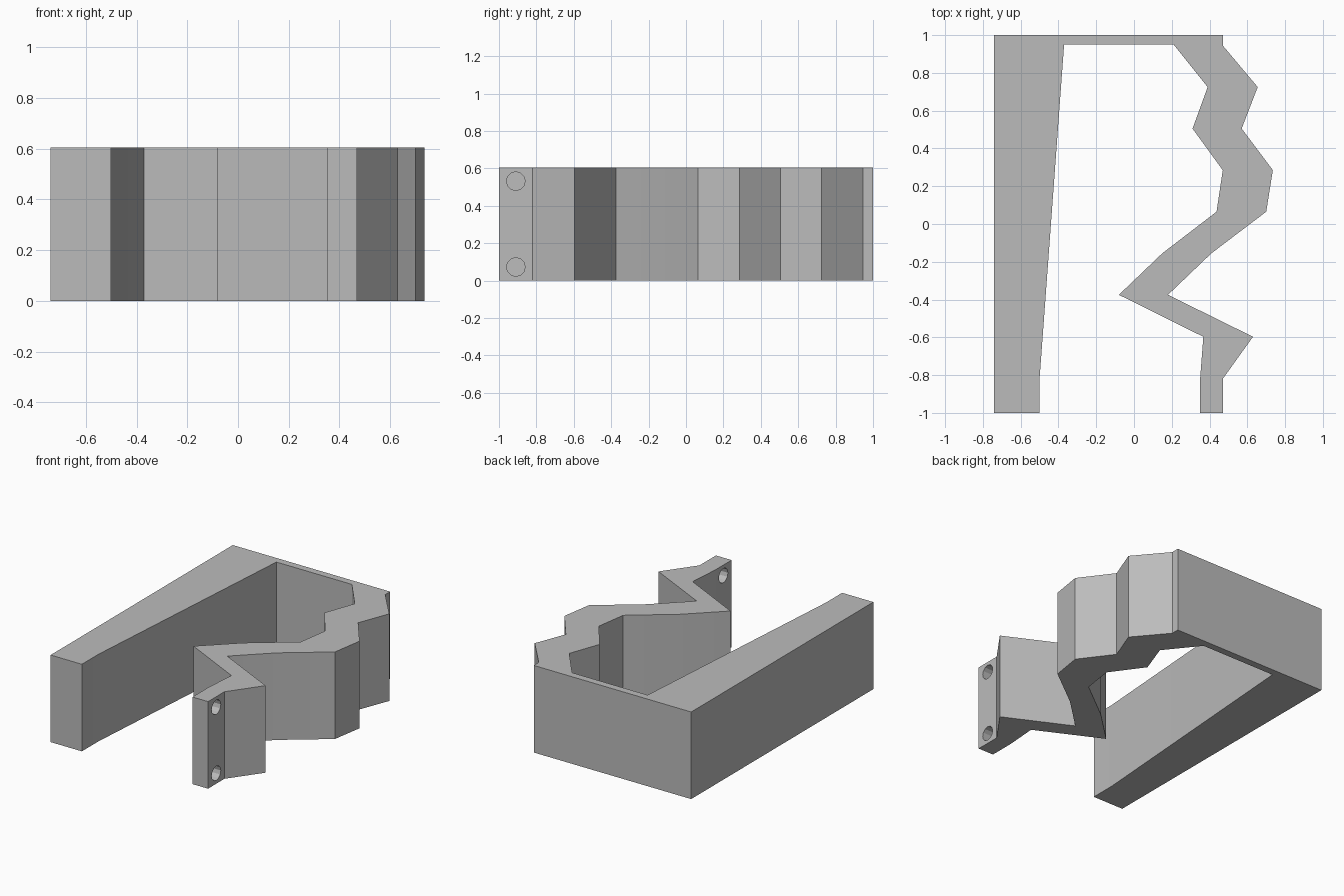
import bpy
import bmesh
import math
from mathutils import Matrix

HEIGHT = 0.605

cube = bpy.data.objects.get("Cube")
if cube:
    bpy.data.objects.remove(cube, do_unlink=True)

grey = bpy.data.materials.new("light_grey")
grey.use_nodes = True
colour = (0.5, 0.5, 0.5, 1)
grey.diffuse_color = colour
grey.node_tree.nodes["Principled BSDF"].inputs["Base Color"].default_value = colour


def add_object(name, bm):
    mesh = bpy.data.meshes.new(name)
    bmesh.ops.recalc_face_normals(bm, faces=bm.faces)
    bm.to_mesh(mesh)
    bm.free()
    mesh.materials.append(grey)
    obj = bpy.data.objects.new(name, mesh)
    bpy.context.collection.objects.link(obj)
    return obj


# Outline of the bracket: tapered bar, back wall and zigzag arm
bar = [(-0.74, 1), (-0.74, -1), (-0.5, -1), (-0.5, -0.82), (-0.37, 0.95)]
arm_inner = [(0.21, 0.95), (0.39, 0.725), (0.31, 0.505), (0.47, 0.285),
             (0.437, 0.065), (0.15, -0.155), (-0.08, -0.375),
             (0.367, -0.597), (0.35, -0.82), (0.35, -1)]
arm_outer = [(0.47, -1), (0.47, -0.82), (0.63, -0.597), (0.18, -0.375),
             (0.41, -0.155), (0.70, 0.065), (0.735, 0.285), (0.57, 0.505),
             (0.655, 0.725), (0.47, 0.945), (0.47, 1)]

bm = bmesh.new()
base = bm.faces.new([bm.verts.new((x, y, 0)) for x, y in bar + arm_inner + arm_outer])
top = bmesh.ops.extrude_face_region(bm, geom=[base])
bmesh.ops.translate(bm, vec=(0, 0, HEIGHT),
                    verts=[v for v in top["geom"] if isinstance(v, bmesh.types.BMVert)])
bracket = add_object("zigzag_bracket", bm)

# Two screw holes through the tip of the arm
bm = bmesh.new()
for z in (0.073, HEIGHT - 0.073):
    place = Matrix.Translation((0.41, -0.91, z)) @ Matrix.Rotation(math.pi / 2, 4, "Y")
    bmesh.ops.create_cone(bm, cap_ends=True, segments=12, radius1=0.05,
                          radius2=0.05, depth=0.3, matrix=place)
cutter = add_object("screw_hole_cutter", bm)
cutter.hide_render = True

holes = bracket.modifiers.new("screw_holes", "BOOLEAN")
holes.operation = "DIFFERENCE"
holes.solver = "EXACT"
holes.object = cutter

bpy.ops.object.select_all(action="DESELECT")
bracket.select_set(True)
bpy.context.view_layer.objects.active = bracket
bpy.ops.object.modifier_apply(modifier=holes.name)
bpy.data.objects.remove(cutter, do_unlink=True)
bpy.ops.object.shade_smooth_by_angle(angle=math.radians(20))
